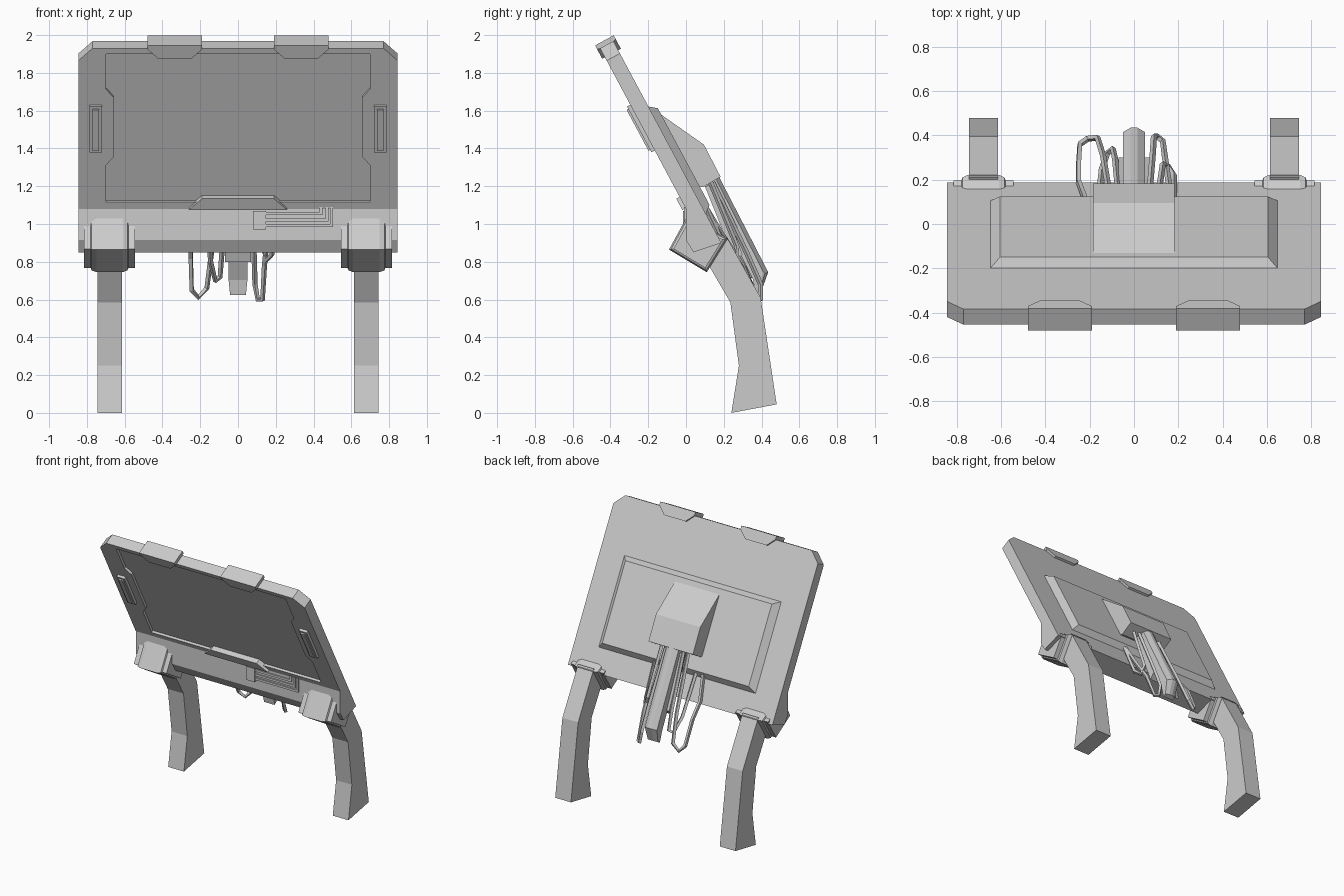
import bpy, bmesh

def loft(name, rings):
    """Skin equal-length rings and cap both ends."""
    bm = bmesh.new()
    vs = [[bm.verts.new(p) for p in r] for r in rings]
    n = len(rings[0])
    for a, b in zip(vs, vs[1:]):
        for i in range(n):
            j = (i + 1) % n
            bm.faces.new((a[i], a[j], b[j], b[i]))
    bm.faces.new(vs[0])
    bm.faces.new(vs[-1])
    bmesh.ops.recalc_face_normals(bm, faces=bm.faces)
    me = bpy.data.meshes.new(name)
    bm.to_mesh(me)
    bm.free()
    ob = bpy.data.objects.new(name, me)
    bpy.context.collection.objects.link(ob)
    return ob

# tilted board frame: x across, v up the board, w out of its back
def P(x, v, w):
    return (x, -0.472 * v + 0.882 * w, 1.08 + 0.882 * v + 0.472 * w)

def plate(name, pts, w0, w1, inset=None):
    return loft(name, [[P(x, v, w0) for x, v in pts],
                       [P(x, v, w1) for x, v in (inset or pts)]])

def side_prism(name, yz, x0, x1):
    return loft(name, [[(x, y, z) for y, z in yz] for x in (x0, x1)])

def rect(x0, x1, v0, v1):
    return [(x0, v0), (x1, v0), (x1, v1), (x0, v1)]

def both(half):
    return half + [(-x, v) for x, v in reversed(half)]

# board with recessed notched screen
board = plate("board", both([(0.845, 0), (0.845, 0.89), (0.77, 0.964)]), 0, 0.08)
cutter = plate("screen_cutter", both([(0.70, 0.04), (0.70, 0.26), (0.66, 0.31),
               (0.66, 0.67), (0.70, 0.72), (0.70, 0.93)]), -0.05, 0.018)
cutter.hide_render = True
cutter.hide_viewport = True
cut = board.modifiers.new("screen_recess", 'BOOLEAN')
cut.operation = 'DIFFERENCE'
cut.solver = 'EXACT'
cut.object = cutter

# lower lip of the board
side_prism("lower_lip", [(0, 1.08), (0, 0.915), (0.04, 0.85), (0.187, 0.90),
                         (0.0706, 1.118)], -0.845, 0.845)

# ledge under the screen
plate("screen_ledge", [(-0.26, 0.005), (0.26, 0.005), (0.19, 0.072), (-0.19, 0.072)], -0.02, 0.03)

# raised rear plate and housing
plate("rear_plate", rect(-0.65, 0.65, -0.075, 0.573), 0.078, 0.12,
      rect(-0.605, 0.605, -0.04, 0.54))
side_prism("rear_housing", [(-0.14, 1.585), (0.095, 1.42), (0.183, 1.25),
                            (0.09, 1.195), (0.06, 1.2)], -0.185, 0.182)

for s, side in ((-1, "left"), (1, "right")):
    # grip bars beside the screen
    xs = sorted((s * 0.72, s * 0.785))
    plate("grip_bar_" + side, rect(xs[0], xs[1], 0.35, 0.625), 0.01, -0.02)
    plate("grip_pad_" + side, rect(xs[0] + 0.015, xs[1] - 0.015, 0.365, 0.61), -0.02, -0.03)

    # top clip: cap with a tapered tongue on each face
    c = s * 0.335
    tongue = [(c - 0.145, 0.99), (c + 0.145, 0.99), (c + 0.145, 0.966),
              (c + 0.088, 0.91), (c - 0.088, 0.91), (c - 0.145, 0.966)]
    plate("clip_cap_" + side, rect(c - 0.145, c + 0.145, 0.96, 0.99), -0.004, 0.084)
    plate("clip_front_" + side, tongue, -0.016, 0.002)
    plate("clip_back_" + side, tongue, 0.078, 0.096)

    # leg
    side_prism("leg_" + side, [(0.24, 0), (0.48, 0.045), (0.395, 0.61), (0.21, 0.94),
                               (0.08, 0.85), (0.235, 0.585), (0.28, 0.25)],
               s * 0.615, s * 0.745)

    # clamp with stepped, chamfered sides
    prof = [(-0.09, 0.865), (0.0, 1.03), (0.222, 0.925), (0.11, 0.745)]
    cy, cz = 0.06, 0.885
    rings = [(-0.135, 0.84), (-0.10, 0.84), (-0.095, 0.93), (-0.07, 1.0)]
    rings += [(-d, k) for d, k in reversed(rings)]
    loft("clamp_" + side, [[(s * 0.68 + d, cy + (y - cy) * k, cz + (z - cz) * k)
                            for y, z in prof] for d, k in rings])

# control block and raised traces on the lower lip
def lip_bar(name, x0, x1, z0, z1, depth):
    side_prism(name, [(-depth, z0), (-depth, z1), (0.02, z1), (0.02, z0)], x0, x1)

lip_bar("control_block", 0.08, 0.148, 0.97, 1.07, 0.016)
for i, (x, z) in enumerate(((0.44, 1.055), (0.47, 1.022), (0.495, 0.992))):
    lip_bar("trace_%d" % i, 0.14, x + 0.008, z - 0.008, z + 0.008, 0.010)
    lip_bar("trace_riser_%d" % i, x - 0.008, x + 0.008, z, 1.09, 0.010)

# rear arm
def arm_ring(y, z, hw, t):
    sec = [(-hw, -t), (hw, -t), (hw, 0.5 * t), (0.3 * hw, t), (-0.3 * hw, t), (-hw, 0.5 * t)]
    return [(x, y + 0.893 * d, z + 0.451 * d) for x, d in sec]

loft("rear_arm", [arm_ring(0.135, 1.24, 0.05, 0.04), arm_ring(0.395, 0.725, 0.05, 0.045),
                  arm_ring(0.383, 0.632, 0.042, 0.016)])
side_prism("arm_rail", [(0.10, 1.2), (0.14, 1.21), (0.30, 0.84), (0.26, 0.80)], -0.07, 0.07)

# hanging cables, square in section
cables = [
    [(-0.11, 0.13, 1.22), (-0.14, 0.31, 0.85), (-0.165, 0.39, 0.66), (-0.21, 0.385, 0.612),
     (-0.245, 0.36, 0.65), (-0.25, 0.28, 0.82), (-0.25, 0.19, 0.92), (-0.22, 0.11, 1.08)],
    [(0.07, 0.14, 1.22), (0.085, 0.32, 0.85), (0.09, 0.395, 0.68), (0.105, 0.395, 0.60),
     (0.13, 0.375, 0.60), (0.14, 0.30, 0.78), (0.155, 0.20, 0.93), (0.17, 0.11, 1.08)],
    [(-0.07, 0.13, 1.22), (-0.085, 0.29, 0.85), (-0.095, 0.34, 0.72), (-0.12, 0.32, 0.70),
     (-0.145, 0.25, 0.80), (-0.16, 0.11, 1.08)],
    [(0.11, 0.13, 1.22), (0.13, 0.27, 0.88), (0.155, 0.26, 0.81), (0.18, 0.22, 0.84),
     (0.18, 0.11, 1.08)],
]
for i, path in enumerate(cables):
    cu = bpy.data.curves.new("cable_%d" % i, 'CURVE')
    cu.dimensions = '3D'
    cu.bevel_depth = 0.014
    cu.bevel_resolution = 0
    cu.use_fill_caps = True
    sp = cu.splines.new('POLY')
    sp.points.add(len(path) - 1)
    for p, co in zip(sp.points, path):
        p.co = (*co, 1)
    sp.use_smooth = False
    bpy.context.collection.objects.link(bpy.data.objects.new("cable_%d" % i, cu))
